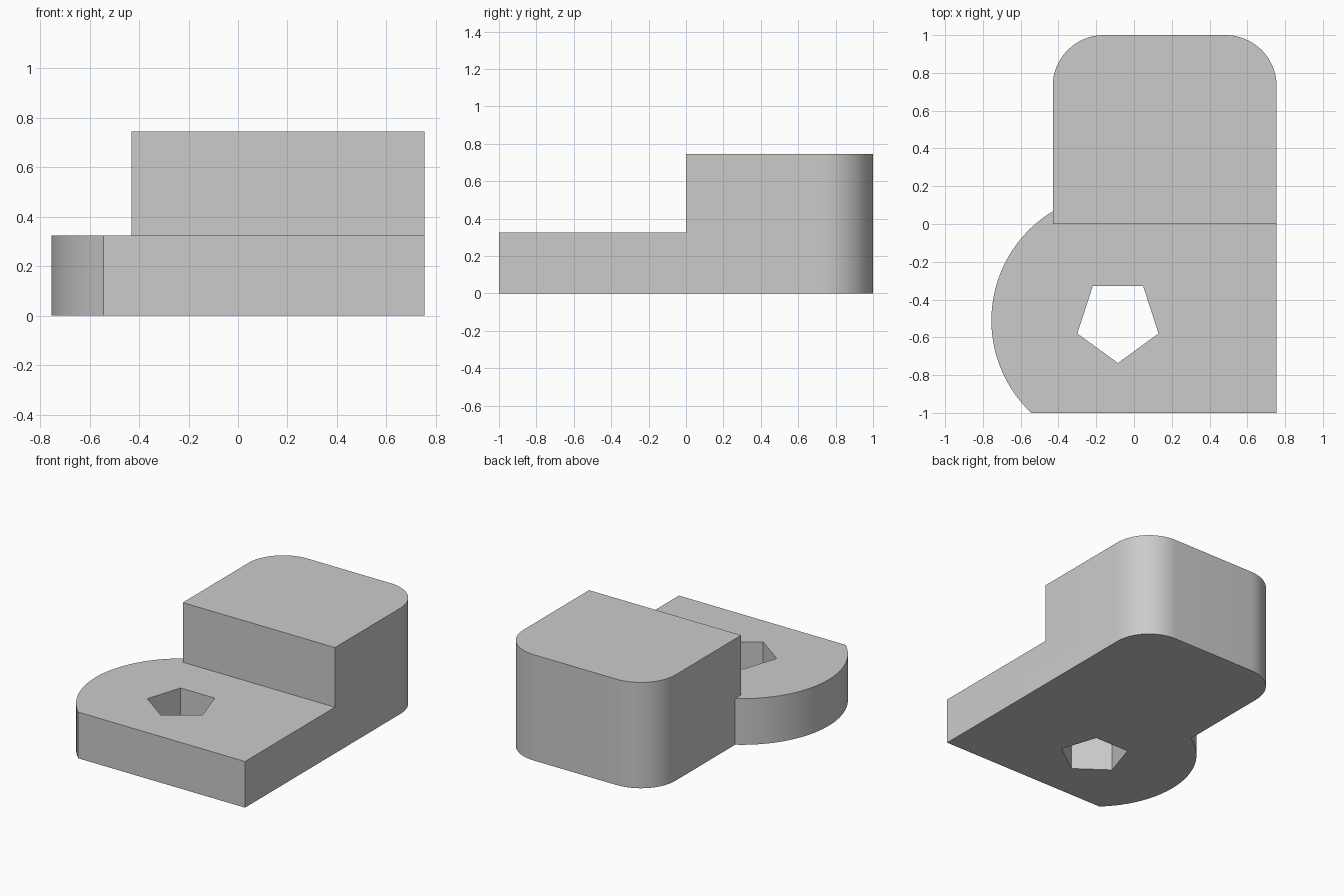
import bpy, bmesh
from math import pi, cos, sin, acos, asin

cube = bpy.data.objects.get("Cube")
if cube:
    bpy.data.objects.remove(cube, do_unlink=True)

# Main dimensions
LEFT, RIGHT, FRONT, BACK = -0.43, 0.755, -1.0, 1.0
BASE_H, BLOCK_H = 0.325, 0.745
CX, CY, LOBE_R = -0.08, -0.51, 0.675
FILLET, HOLE_R = 0.27, 0.226

grey = bpy.data.materials.new("plain grey")
grey.use_nodes = True
color = (0.6, 0.6, 0.6, 1)
grey.diffuse_color = color
grey.node_tree.nodes["Principled BSDF"].inputs["Base Color"].default_value = color


def arc(cx, cy, r, start, end, steps):
    return [(cx + r * cos(start + (end - start) * i / steps),
             cy + r * sin(start + (end - start) * i / steps)) for i in range(steps + 1)]


def prism(name, profile, z0, z1):
    """Extrude a counter-clockwise outline from z0 to z1."""
    bm = bmesh.new()
    face = bm.faces.new([bm.verts.new((x, y, z0)) for x, y in profile])
    top = bmesh.ops.extrude_face_region(bm, geom=[face])["geom"]
    bmesh.ops.translate(bm, vec=(0, 0, z1 - z0),
                        verts=[v for v in top if isinstance(v, bmesh.types.BMVert)])
    bmesh.ops.recalc_face_normals(bm, faces=bm.faces)
    mesh = bpy.data.meshes.new(name)
    bm.to_mesh(mesh)
    bm.free()
    obj = bpy.data.objects.new(name, mesh)
    mesh.materials.append(grey)
    bpy.context.collection.objects.link(obj)
    return obj


def combine(target, other, operation):
    """Apply a boolean and discard the helper."""
    bpy.context.view_layer.objects.active = target
    mod = target.modifiers.new(operation, "BOOLEAN")
    mod.operation, mod.object, mod.solver = operation, other, "EXACT"
    bpy.ops.object.modifier_apply(modifier=mod.name)
    bpy.data.objects.remove(other, do_unlink=True)


# Low plate with a round lobe on one side
lobe_start = pi - acos((CX - LEFT) / LOBE_R)
lobe_end = pi + asin((CY - FRONT) / LOBE_R)
lobe = arc(CX, CY, LOBE_R, lobe_start, lobe_end, 40)
plate = [(RIGHT, FRONT), (RIGHT, lobe[0][1])] + lobe
bracket = prism("stepped_bracket", plate, 0, BASE_H)

# Tall block with two rounded back corners
block = [(LEFT, 0), (RIGHT, 0)]
block += arc(RIGHT - FILLET, BACK - FILLET, FILLET, 0, pi / 2, 16)
block += arc(LEFT + FILLET, BACK - FILLET, FILLET, pi / 2, pi, 16)
combine(bracket, prism("tall_block", block, 0, BLOCK_H), "UNION")

# Five-sided through hole
hole = arc(CX - 0.005, CY, HOLE_R, -pi / 2, 3 * pi / 2, 5)[:-1]
combine(bracket, prism("hole_cutter", hole, -0.2, BASE_H + 0.2), "DIFFERENCE")

# Merge coplanar faces and shade the curved walls
bm = bmesh.new()
bm.from_mesh(bracket.data)
bmesh.ops.remove_doubles(bm, verts=bm.verts, dist=0.0001)
bmesh.ops.dissolve_limit(bm, angle_limit=0.01, verts=bm.verts, edges=bm.edges)
bm.to_mesh(bracket.data)
bm.free()

bpy.ops.object.select_all(action="DESELECT")
bracket.select_set(True)
bpy.context.view_layer.objects.active = bracket
bpy.ops.object.shade_smooth_by_angle(angle=pi / 6)
